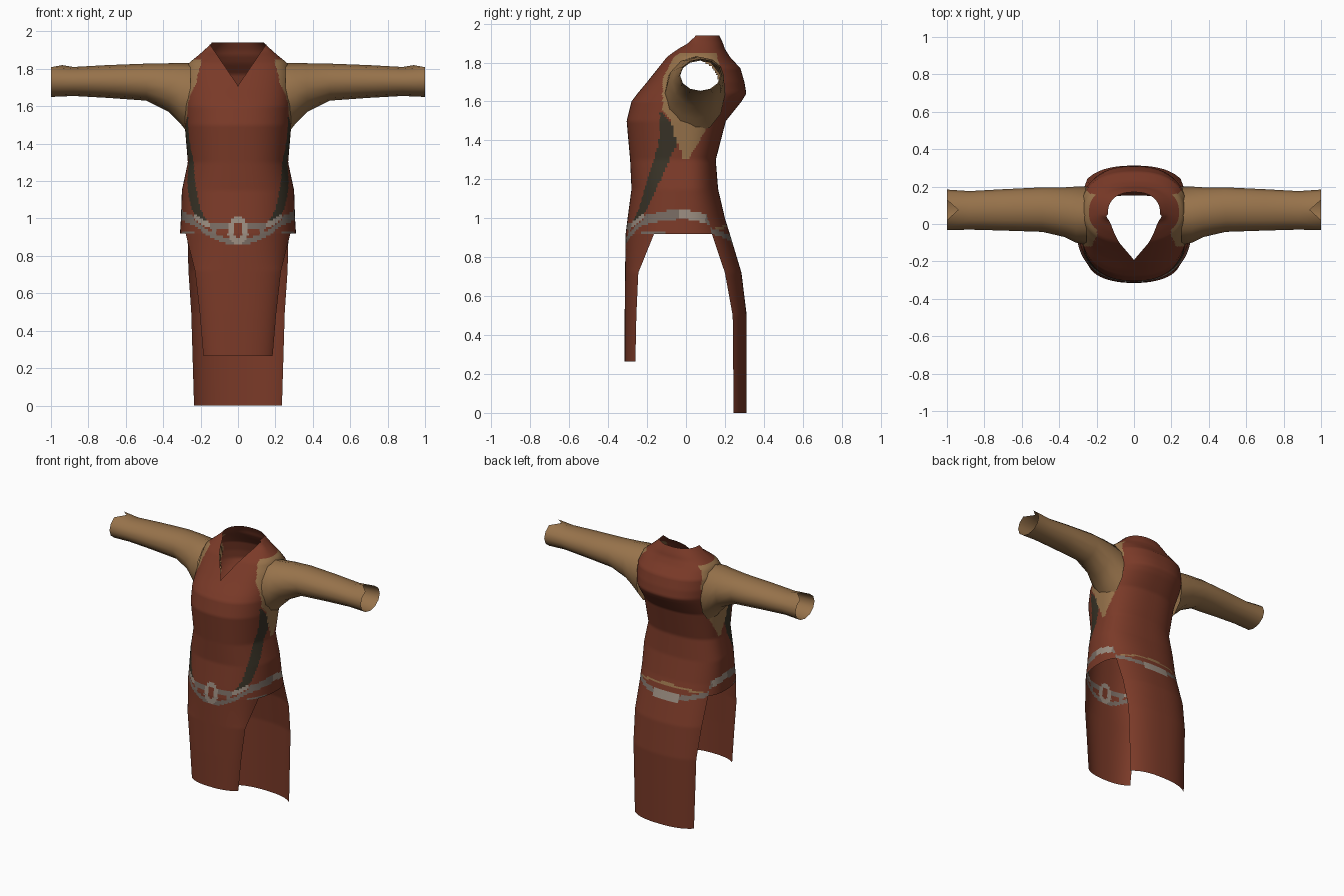
import bpy, math

if "Cube" in bpy.data.objects:
    bpy.data.objects.remove(bpy.data.objects["Cube"])

N = 2.4  # roundness of the body cross-section


def material(name, rgb):
    m = bpy.data.materials.new(name)
    m.diffuse_color = (*rgb, 1)
    m.use_nodes = True
    m.node_tree.nodes["Principled BSDF"].inputs["Base Color"].default_value = m.diffuse_color
    return m


RUST, TAN, DARK, GREY, PALE = range(5)
MATS = [material("rust cloth", (0.195, 0.042, 0.021)),
        material("tan cloth", (0.31, 0.17, 0.07)),
        material("dark gusset", (0.04, 0.033, 0.02)),
        material("grey belt", (0.19, 0.15, 0.125)),
        material("pale belt", (0.33, 0.27, 0.22))]


def lerp_rows(rows, z):
    """Piecewise linear lookup in rows of (key, values...)."""
    if z <= rows[0][0]:
        return rows[0][1:]
    for a, b in zip(rows, rows[1:]):
        if z <= b[0]:
            f = (z - a[0]) / (b[0] - a[0])
            return [p + (q - p) * f for p, q in zip(a[1:], b[1:])]
    return rows[-1][1:]


def spow(v, e):
    return math.copysign(abs(v) ** e, v)


# ---- colour rules ----
STRIP = [(0.98, -0.26, 0.012), (1.05, -0.22, 0.022), (1.2, -0.165, 0.035),
         (1.38, -0.095, 0.045), (1.45, -0.095, 0.04), (1.54, -0.125, 0.01)]
UNDERARM = [(1.3, -0.005, 0.01), (1.4, -0.05, 0.07), (1.5, -0.08, 0.125),
            (1.56, -0.12, 0.16), (1.72, -0.12, 0.195), (1.83, -0.06, 0.16)]
BELT_SIDE = [(-0.27, 0.94), (-0.22, 0.99), (-0.1, 1.015), (0.0, 1.02),
             (0.1, 1.0), (0.17, 0.955), (0.22, 0.92)]


def belt(x, y, z):
    ax = abs(x)
    if y < 0 and ax < 0.235:  # front knot
        oval = (ax / 0.055) ** 2 + ((z - 0.935) / 0.075) ** 2
        hole = (ax / 0.024) ** 2 + ((z - 0.935) / 0.045) ** 2
        if oval < 1:
            return PALE if hole > 1 else RUST
        if abs(z - (0.875 + 1.9 * ax * ax)) < 0.015:
            return GREY
        if abs(z - (0.955 + 0.8 * (ax - 0.1) ** 2 * 4)) < 0.016:
            return PALE if ax > 0.15 else GREY
        if abs(ax - 0.125) < 0.014 and 0.9 < z < 0.96:
            return GREY
        return RUST
    if y > 0 and ax < 0.27:  # back sweep
        if abs(z - (0.89 + 0.6 * ax * ax)) < 0.016 + 0.012 * (ax < 0.1):
            return PALE if ax < 0.1 else GREY
        if abs(z - (0.965 - 0.4 * ax * ax)) < 0.007:
            return TAN
        return RUST
    if abs(z - lerp_rows(BELT_SIDE, y)[0]) < 0.024:
        return PALE if -0.03 < y < 0.1 else GREY
    if y < -0.1 and abs(z - 0.925) < 0.009:
        return GREY
    return RUST


def colour(c):
    x, y, z = c
    if z < 1.05:
        b = belt(x, y, z)
        if b != RUST:
            return b
    if abs(x) > 0.15:
        if 1.3 < z < 1.845 and abs(x) > 0.2:
            lo, hi = lerp_rows(UNDERARM, z)
            if lo < y < hi:
                return TAN
        if 0.98 < z < 1.54:
            mid, half = lerp_rows(STRIP, z)
            if abs(y - mid) < half:
                return DARK
    return RUST


def grid(name, rows, rule, closed=False, skip=None):
    """Join rows of points into an open cloth surface."""
    n = len(rows[0])
    verts = [p for r in rows for p in r]
    faces = []
    for i in range(len(rows) - 1):
        for j in range(n if closed else n - 1):
            k = (j + 1) % n
            f = (i * n + j, i * n + k, (i + 1) * n + k, (i + 1) * n + j)
            c = [sum(verts[v][d] for v in f) / 4 for d in range(3)]
            if not (skip and skip(c)):
                faces.append(f)
    me = bpy.data.meshes.new(name)
    me.from_pydata(verts, [], faces)
    for m in MATS:
        me.materials.append(m)
    for p in me.polygons:
        p.use_smooth = True
        p.material_index = rule(p.center)
    ob = bpy.data.objects.new(name, me)
    bpy.context.collection.objects.link(ob)
    return ob


# ---- torso: height, half width, front y, back y, centre y ----
TORSO = [(0.92, 0.31, -0.31, 0.225, 0), (1.0, 0.305, -0.3, 0.2, 0),
         (1.15, 0.3, -0.28, 0.165, 0), (1.3, 0.268, -0.287, 0.153, 0),
         (1.5, 0.285, -0.305, 0.205, 0), (1.6, 0.29, -0.28, 0.285, 0.02),
         (1.64, 0.29, -0.25, 0.31, 0.03), (1.7, 0.29, -0.2, 0.3, 0.05),
         (1.77, 0.285, -0.145, 0.28, 0.06), (1.83, 0.265, -0.1, 0.225, 0.06),
         (1.87, 0.215, -0.05, 0.2, 0.06), (1.9, 0.18, 0.0, 0.19, 0.06),
         (1.94, 0.14, 0.02, 0.17, 0.05)]


def torso_row(z, cols=160):
    hx, yf, yb, cy = lerp_rows(TORSO, z)
    # the neckline opens as a V at the front
    vee = min(1, max(0, 0.68 * (z - 1.71)) / hx)
    start = math.asin(vee ** (N / 2))
    row = []
    for j in range(cols + 1):
        a = start + (2 * math.pi - 2 * start) * j / cols
        s, c = spow(math.sin(a), 2 / N), spow(math.cos(a), 2 / N)
        row.append((hx * s, cy - c * ((cy - yf) if c > 0 else (yb - cy)), z))
    return row


def armhole(c):
    return abs(c[0]) > 0.2 and ((c[1] - 0.05) / 0.125) ** 2 + ((c[2] - 1.65) / 0.165) ** 2 < 1


grid("torso", [torso_row(0.92 + 1.02 * i / 90) for i in range(91)], colour, skip=armhole)


# ---- skirt panels: height, half width, edge y, middle y ----
def panel(name, table, k, side):
    flat = (1 - k ** N) ** (1 / N)
    z0, z1 = table[0][0], table[-1][0]
    count = int((z1 - z0) / 0.0115)
    rows = []
    for i in range(count + 1):
        z = z0 + (z1 - z0) * i / count
        w, ye, ym = lerp_rows(table, z)
        row = []
        for j in range(49):
            t = j / 24 - 1
            bulge = ((1 - abs(k * t) ** N) ** (1 / N) - flat) / (1 - flat)
            row.append((side * w * t, ye + (ym - ye) * bulge, z))
        rows.append(row)
    grid(name, rows, colour)


panel("front_panel", [(0.265, 0.185, -0.26, -0.315), (0.5, 0.205, -0.255, -0.315),
                      (0.72, 0.23, -0.245, -0.313), (0.92, 0.28, -0.164, -0.31)], 0.903, 1)
panel("back_panel", [(0, 0.235, 0.245, 0.312), (0.5, 0.25, 0.24, 0.312),
                     (0.72, 0.265, 0.2, 0.285), (0.92, 0.27, 0.133, 0.225)], 0.871, -1)

# ---- sleeves: x, low y, high y, low z, high z ----
SLEEVE = [(0.255, -0.11, 0.2, 1.44, 1.83), (0.31, -0.1, 0.2, 1.51, 1.83),
          (0.37, -0.07, 0.196, 1.57, 1.83), (0.49, -0.042, 0.196, 1.63, 1.828),
          (0.7, -0.035, 0.186, 1.645, 1.82), (0.88, -0.03, 0.176, 1.655, 1.81),
          (1.0, -0.033, 0.184, 1.65, 1.82)]
rows = []
for x, y0, y1, z0, z1 in SLEEVE:
    row = []
    for j in range(12):
        b = 2 * math.pi * j / 12
        notch = 0.06 if x == 1.0 and j == 0 else 0  # small slit on top of the cuff
        row.append((x - notch, (y0 + y1) / 2 - (y1 - y0) / 2 * math.sin(b),
                    (z0 + z1) / 2 + (z1 - z0) / 2 * math.cos(b)))
    rows.append(row)
sleeves = grid("sleeves", rows, lambda c: TAN, closed=True)
sleeves.modifiers.new("mirror", 'MIRROR').use_mirror_merge = False
